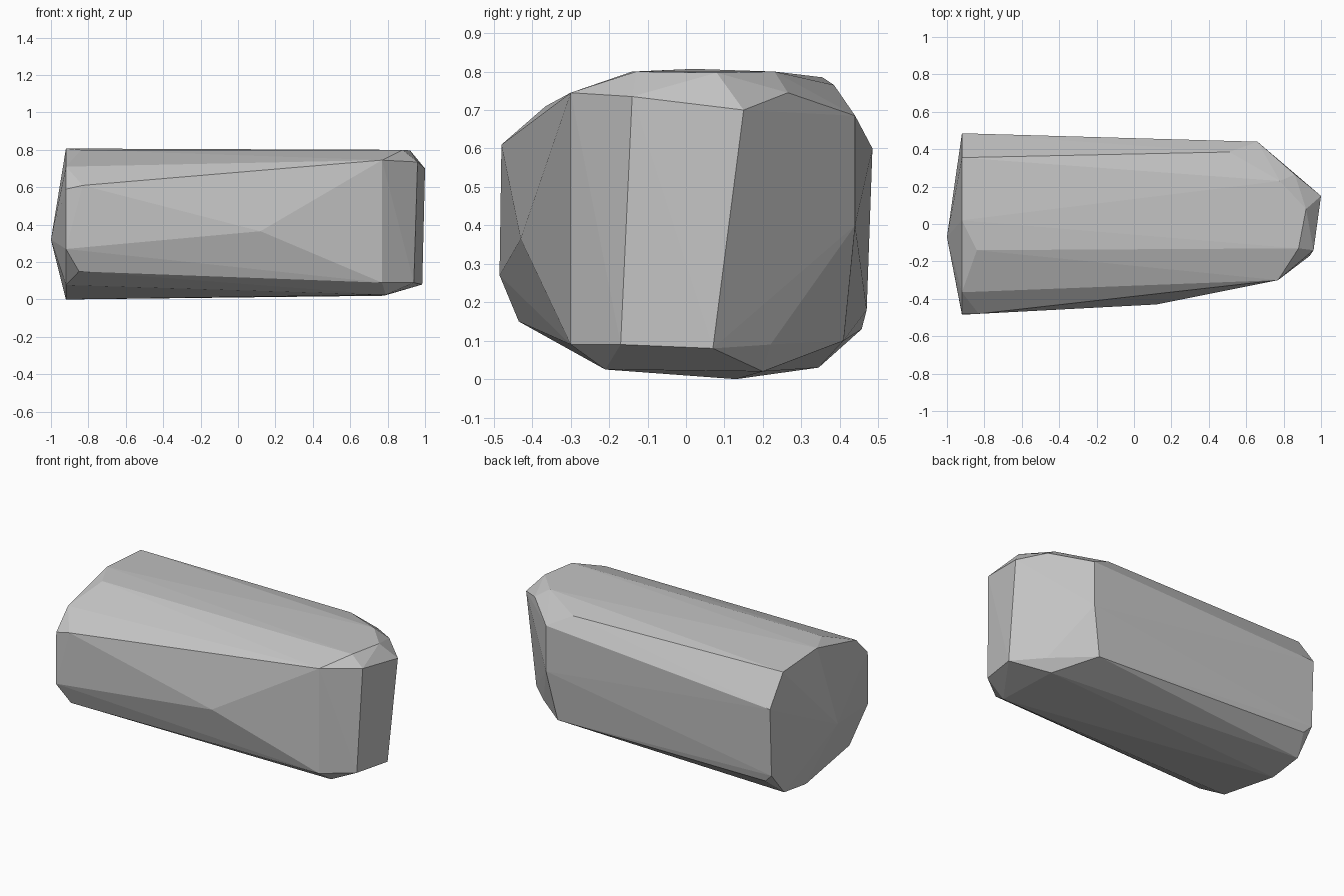
import bpy
import bmesh

cube = bpy.data.objects.get("Cube")
if cube:
    bpy.data.objects.remove(cube, do_unlink=True)

# Stone colour
stone = bpy.data.materials.new("stone grey")
stone.use_nodes = True
grey = (0.55, 0.55, 0.55, 1)
stone.diffuse_color = grey
stone.node_tree.nodes["Principled BSDF"].inputs["Base Color"].default_value = grey

# Broad end: cross-section (y, z) cut square, with a shallow peak
broad_x = -0.92
broad_end = [(.485, .60), (.47, .18), (.345, .03), (.13, 0), (-.30, .077),
             (-.485, .27), (-.48, .59), (-.365, .71), (.02, .807), (.355, .785)]
peak = (-1, -.07, .32)

# Chipped corners just behind the broad end
chips = [(-.85, -.435, .15), (-.83, -.48, .61), (-.84, -.14, .80), (-.87, .457, .13)]

# Bulge on the front and ridge corners on the back
sides = [(.12, -.43, .365), (.51, .385, .765), (.66, .44, .685),
         (.66, .44, .40), (.60, .41, .10)]

# Tapered nose: upper rim, upper edge, lower edge, lower rim
nose = [(.88, -.13, .80), (.92, .08, .797), (.78, .23, .80),
        (.77, -.30, .745), (.96, -.14, .735), (1, .15, .70), (.86, .265, .745),
        (.77, -.30, .09), (.94, -.17, .09), (.985, .07, .08), (.83, .22, .09),
        (.79, -.21, .025), (.78, .20, .02)]

# Faceted stone wrapped around all corners
bm = bmesh.new()
for p in [(broad_x, y, z) for y, z in broad_end] + [peak] + chips + sides + nose:
    bm.verts.new(p)
hull = bmesh.ops.convex_hull(bm, input=bm.verts[:])
loose = {g for g in hull["geom_interior"] + hull["geom_unused"]
         if isinstance(g, bmesh.types.BMVert)}
bmesh.ops.delete(bm, geom=list(loose), context='VERTS')
bmesh.ops.recalc_face_normals(bm, faces=bm.faces[:])
mesh = bpy.data.meshes.new("faceted_stone")
bm.to_mesh(mesh)
bm.free()
mesh.materials.append(stone)
rock = bpy.data.objects.new("faceted_stone", mesh)
bpy.context.collection.objects.link(rock)
